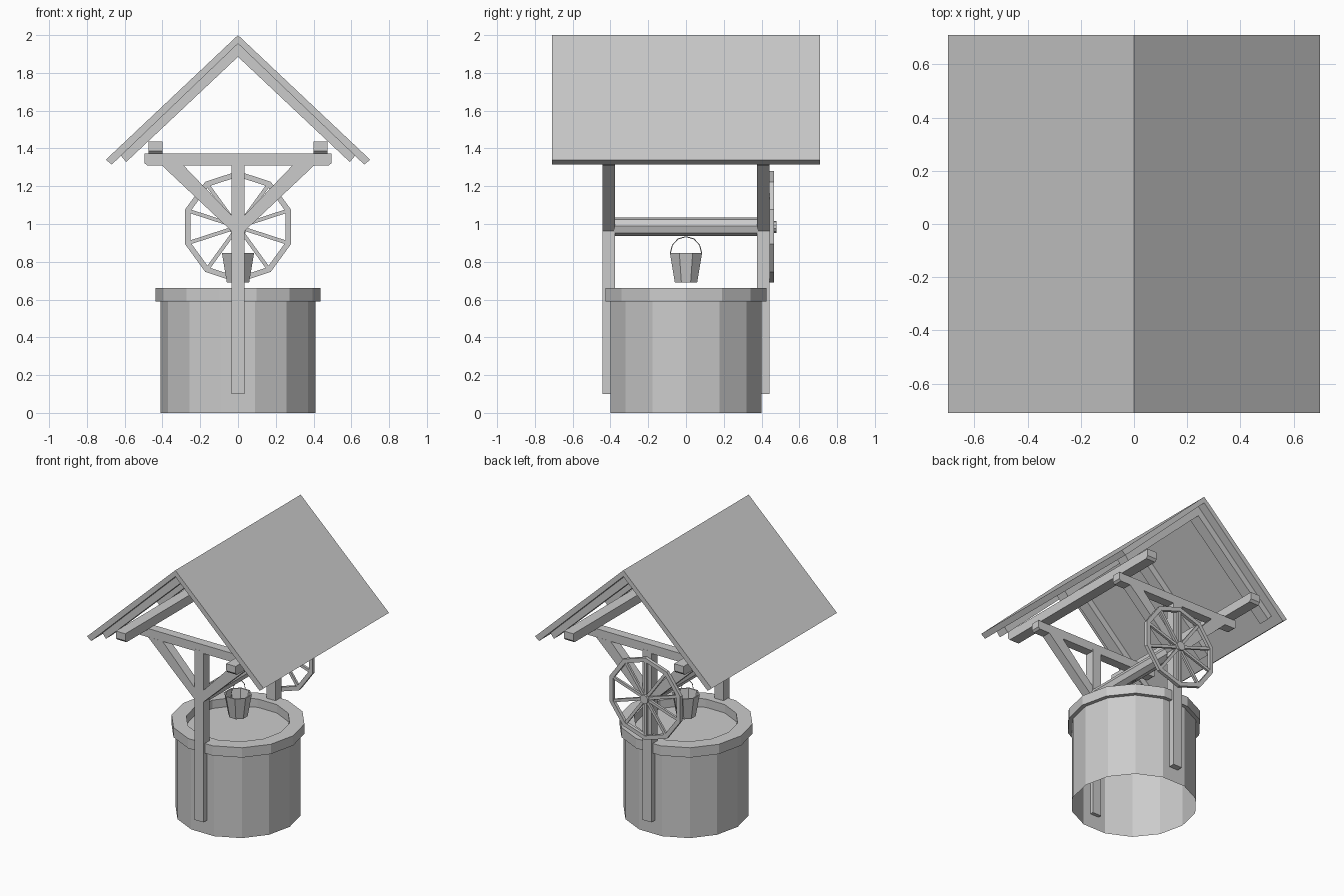
import bpy, bmesh
from math import sin, cos, pi, radians
from mathutils import Vector

if "Cube" in bpy.data.objects:
    bpy.data.objects.remove(bpy.data.objects["Cube"])


def finish(name, bm):
    bmesh.ops.recalc_face_normals(bm, faces=bm.faces[:])
    me = bpy.data.meshes.new(name)
    bm.to_mesh(me)
    bm.free()
    ob = bpy.data.objects.new(name, me)
    bpy.context.collection.objects.link(ob)
    return ob


def prism(name, profile, a, b, axis='y'):
    """Extrude a profile from a to b: (x,z) along y, or (y,z) along x."""
    bm = bmesh.new()
    place = (lambda p, d: (p[0], d, p[1])) if axis == 'y' else (lambda p, d: (d, p[0], p[1]))
    face = bm.faces.new([bm.verts.new(place(p, a)) for p in profile])
    new = bmesh.ops.extrude_face_region(bm, geom=[face])['geom']
    move = Vector(place((0, 0), b - a))
    bmesh.ops.translate(bm, vec=move, verts=[v for v in new if isinstance(v, bmesh.types.BMVert)])
    if not any(f.normal.length and f is face for f in bm.faces):
        bm.faces.new([v for v in bm.verts][:len(profile)])
    return finish(name, bm)


def lathe(name, profile, sides, phase=0.0, axis='z', zc=0.0, closed=False, cap=False):
    """Faceted revolve of (radius, height) points."""
    bm = bmesh.new()
    rings = []
    for r, h in profile:
        ring = []
        for i in range(sides):
            t = phase + 2 * pi * i / sides
            c, s = r * cos(t), r * sin(t)
            ring.append(bm.verts.new((c, s, h + zc) if axis == 'z' else (c, h, s + zc)))
        rings.append(ring)
    pairs = list(zip(rings, rings[1:]))
    if closed:
        pairs.append((rings[-1], rings[0]))
    for p, q in pairs:
        for i in range(sides):
            j = (i + 1) % sides
            bm.faces.new((p[i], p[j], q[j], q[i]))
    if cap:
        bm.faces.new(rings[0])
        bm.faces.new(rings[-1])
    return finish(name, bm)


def rect(x0, x1, z0, z1):
    return [(x0, z0), (x1, z0), (x1, z1), (x0, z1)]


# Well: open-bottomed 14-sided wall, overhanging rim, inner surface
lathe("well_wall", [(0.41, 0), (0.41, 0.60)], 14)
lathe("well_rim", [(0.40, 0.59), (0.437, 0.59), (0.437, 0.66), (0.34, 0.66), (0.34, 0.60)], 14)
bm = bmesh.new()
bmesh.ops.create_circle(bm, cap_ends=True, segments=14, radius=0.405)
bmesh.ops.translate(bm, vec=(0, 0, 0.60), verts=bm.verts[:])
finish("well_water", bm)

# Posts, braces and cross beams at both ends
for side, label in ((-1, "front"), (1, "back")):
    y0, y1 = sorted((side * 0.375, side * 0.442))
    prism(label + "_post", rect(-0.035, 0.035, 0.1, 1.325), y0, y1)
    prism(label + "_cross_beam",
          [(-0.48, 1.31), (0.48, 1.31), (0.495, 1.322), (0.495, 1.372), (-0.495, 1.372), (-0.495, 1.322)],
          y0 + 0.001, y1 - 0.001)
    for s, hand in ((-1, "left"), (1, "right")):
        prism(f"{label}_{hand}_brace",
              [(0, 0.93), (s * 0.405, 1.312), (s * 0.29, 1.312), (0, 1.01)],
              y0 + 0.0005, y1 - 0.0005)

# Roof boards: a folded slab
prism("roof", [(0, 2.0), (0.70, 1.34), (0.668, 1.315), (0, 1.955),
               (-0.668, 1.315), (-0.70, 1.34)], -0.71, 0.71)

# Rafter pairs under the roof
for y, label in ((-0.61, "front"), (0.0, "middle"), (0.61, "back")):
    prism(label + "_rafters", [(0, 1.956), (0.62, 1.362), (0.592, 1.328), (0, 1.885),
                               (-0.592, 1.328), (-0.62, 1.362)], y - 0.04, y + 0.04)

# Long beams carrying the roof, ends chamfered below
for s, hand in ((-1, "left"), (1, "right")):
    x0, x1 = sorted((s * 0.40, s * 0.475))
    prism(hand + "_roof_beam",
          [(-0.69, 1.37), (0.69, 1.37), (0.705, 1.386), (0.705, 1.436), (-0.705, 1.436), (-0.705, 1.386)],
          x0, x1, 'x')

# Winding axle
ZC = 0.985
lathe("axle", [(0.05, -0.38), (0.05, 0.38)], 8, radians(6), 'y', ZC, cap=True)

# Ten-sided hand wheel with spokes at the corners
lathe("wheel_rim", [(0.295, 0.442), (0.295, 0.466), (0.265, 0.466), (0.265, 0.442)],
      10, pi / 2, 'y', ZC, closed=True)
lathe("wheel_hub", [(0.032, 0.43), (0.032, 0.478)], 10, pi / 2, 'y', ZC, cap=True)
for i in range(10):
    t = pi / 2 + i * pi / 5
    c, s, w = cos(t), sin(t), 0.010
    prism("wheel_spoke", [(c * r - s * k, ZC + s * r + c * k)
                          for r, k in ((0.02, -w), (0.272, -w), (0.272, w), (0.02, w))], 0.446, 0.462)

# Bucket: tapered octagon, hollow
lathe("bucket", [(0.01, 0.69), (0.064, 0.69), (0.092, 0.847), (0.082, 0.847), (0.057, 0.70), (0.01, 0.70)],
      8, pi / 8, cap=True)

# Bucket handle: thin wire arch reaching the axle
cu = bpy.data.curves.new("bucket_handle", 'CURVE')
cu.dimensions = '3D'
cu.bevel_depth = 0.0025
cu.bevel_resolution = 0
sp = cu.splines.new('POLY')
sp.points.add(6)
for i, p in enumerate(sp.points):
    a = pi * i / 6
    p.co = (0, -0.083 * cos(a), 0.845 + 0.088 * sin(a), 1)
bpy.context.collection.objects.link(bpy.data.objects.new("bucket_handle", cu))
